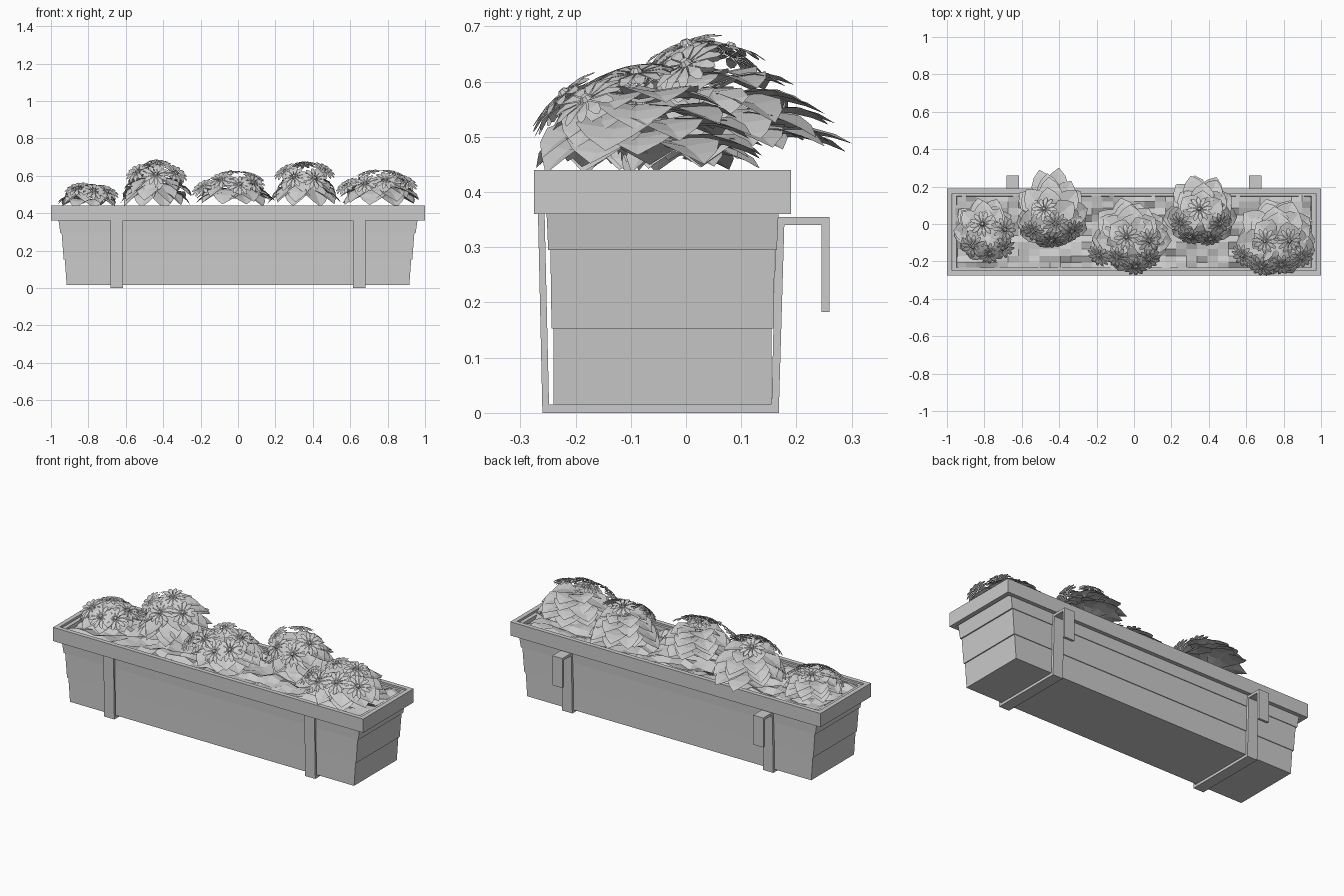
import bpy, bmesh, math, random
from mathutils import Vector, Matrix, noise

if "Cube" in bpy.data.objects:
    bpy.data.objects.remove(bpy.data.objects["Cube"])

random.seed(7)
YC = -0.0425  # planter centre line in y


def finish(bm, name, recalc=True):
    if recalc:
        bmesh.ops.recalc_face_normals(bm, faces=bm.faces)
    me = bpy.data.meshes.new(name)
    bm.to_mesh(me)
    bm.free()
    ob = bpy.data.objects.new(name, me)
    bpy.context.collection.objects.link(ob)
    return ob


def tapered_frame(name, z0, z1, low, high, t):
    """Hollow rectangular frame; low/high are half sizes at bottom and top."""
    bm = bmesh.new()

    def loop(hx, hy, z):
        return [bm.verts.new((sx * hx, YC + sy * hy, z))
                for sx, sy in ((-1, -1), (1, -1), (1, 1), (-1, 1))]
    rings = [loop(*low, z0), loop(*high, z1),
             loop(high[0] - t, high[1] - t, z1), loop(low[0] - t, low[1] - t, z0)]
    for a in range(4):
        A, B = rings[a], rings[(a + 1) % 4]
        for i in range(4):
            j = (i + 1) % 4
            bm.faces.new((A[i], A[j], B[j], B[i]))
    return finish(bm, name)


# Box: three lapped boards, rim and floor
tapered_frame("lower_boards", 0.015, 0.153, (0.916, 0.197), (0.926, 0.197), 0.02)
tapered_frame("middle_boards", 0.153, 0.295, (0.932, 0.201), (0.943, 0.203), 0.022)
tapered_frame("upper_boards", 0.295, 0.43, (0.95, 0.207), (0.97, 0.213), 0.022)
tapered_frame("rim", 0.36, 0.44, (1.0, 0.2325), (1.0, 0.2325), 0.026)
bm = bmesh.new()
bmesh.ops.create_cube(bm, size=1, matrix=Matrix.Translation((0, YC, 0.022))
                      @ Matrix.Diagonal((1.80, 0.36, 0.014, 1)))
finish(bm, "floor")

# Hanging brackets: bent strap profile in y-z, extruded along x
strap = [(-0.268, 0.36), (-0.26, 0), (0.168, 0), (0.178, 0.34), (0.245, 0.34),
         (0.245, 0.183), (0.26, 0.183), (0.26, 0.355), (0.163, 0.355),
         (0.155, 0.015), (-0.248, 0.015), (-0.256, 0.36)]
for side, cx in (("left", -0.648), ("right", 0.648)):
    bm = bmesh.new()
    f = bm.faces.new([bm.verts.new((cx - 0.0325, y, z)) for y, z in strap])
    ext = bmesh.ops.extrude_face_region(bm, geom=[f])
    bmesh.ops.translate(bm, vec=(0.065, 0, 0),
                        verts=[v for v in ext["geom"] if isinstance(v, bmesh.types.BMVert)])
    finish(bm, side + "_bracket")

# Soil: lumpy grid
bm = bmesh.new()
bmesh.ops.create_grid(bm, x_segments=34, y_segments=11, size=1)
for v in bm.verts:
    p = Vector((v.co.x * 0.955, YC + v.co.y * 0.2, 0))
    p.z = min(0.437, 0.414 + 0.045 * noise.noise(Vector((p.x * 13, p.y * 20, 3.3))))
    v.co = p
finish(bm, "soil", False)


def add_leaf(bm, root, tip, width, arch):
    """Broad pointed leaf, slightly folded along its midrib and arched."""
    side = (tip - root).cross(Vector((0, 0, 1))).normalized()
    normal = side.cross(tip - root).normalized()
    rows = []
    for t, w in ((0, 0.3), (0.3, 0.85), (0.6, 1), (0.82, 0.62), (1, 0)):
        mid = root.lerp(tip, t) + normal * arch * 4 * t * (1 - t)
        if w == 0:
            rows.append([bm.verts.new(mid)])
        else:
            lift = normal * 0.08 * width * w
            rows.append([bm.verts.new(mid - side * width * w / 2 + lift), bm.verts.new(mid),
                         bm.verts.new(mid + side * width * w / 2 + lift)])
    for a, b in zip(rows, rows[1:]):
        for i in range(2):
            if len(b) == 1:
                bm.faces.new((a[i], a[i + 1], b[0]))
            else:
                bm.faces.new((a[i], a[i + 1], b[i + 1], b[i]))


def add_flower(bm, pos, normal, r):
    """Daisy with twelve flat petals and a small domed centre."""
    M = Matrix.Translation(pos) @ normal.to_track_quat('Z', 'Y').to_matrix().to_4x4() \
        @ Matrix.Rotation(random.random() * 6, 4, 'Z')
    n = 12
    petal = [(0.1, 0, 0), (0.65, -0.165, 0.03), (0.9, -0.11, -0.05), (1, 0, -0.08),
             (0.9, 0.11, -0.05), (0.65, 0.165, 0.03)]
    for k in range(n):
        P = M @ Matrix.Rotation(2 * math.pi * k / n, 4, 'Z')
        vs = [bm.verts.new(P @ (Vector(p) * r)) for p in petal]
        bm.faces.new((vs[0], vs[1], vs[5]))
        bm.faces.new(vs[1:])
    bmesh.ops.create_cone(bm, cap_ends=True, segments=8, radius1=0.18 * r, radius2=0.1 * r,
                          depth=0.12 * r, matrix=M @ Matrix.Translation((0, 0, 0.08 * r)))


# Plants: centre x, y, leaf reach x, front, back, top height, flower spots
plants = [
    (-0.80, -0.05, 0.17, 0.15, 0.21, 0.555,
     [(-0.81, 0.0), (-0.69, -0.03), (-0.86, -0.12), (-0.77, -0.16), (-0.70, -0.13)]),
    (-0.44, 0.02, 0.20, 0.15, 0.29, 0.67,
     [(-0.48, 0.08), (-0.54, -0.04), (-0.33, -0.04), (-0.44, -0.09), (-0.42, 0.0)]),
    (-0.02, -0.08, 0.22, 0.18, 0.22, 0.62,
     [(-0.19, -0.17), (-0.09, -0.18), (-0.04, -0.07), (0.08, -0.09), (0.08, -0.19),
      (0.01, -0.23)]),
    (0.36, 0.04, 0.20, 0.15, 0.24, 0.67,
     [(0.35, 0.08), (0.25, 0.0), (0.46, 0.0), (0.30, -0.07), (0.41, -0.08)]),
    (0.76, -0.09, 0.23, 0.19, 0.24, 0.625,
     [(0.58, -0.17), (0.70, -0.09), (0.83, -0.09), (0.68, -0.23), (0.79, -0.22),
      (0.90, -0.18)]),
]
# Leaf layers: root radius, root height, tip radius, tip height, leaf count
layers = [(0.25, 0.42, 1.0, 0.14, 10), (0.2, 0.58, 0.97, 0.25, 9),
          (0.12, 0.7, 0.86, 0.4, 8), (0.05, 0.8, 0.66, 0.62, 6)]
for n, (cx, cy, rx, rf, rb, top, spots) in enumerate(plants, 1):
    h = top - 0.43
    bm = bmesh.new()
    for li, (r0, z0, r1, z1, count) in enumerate(layers):
        for k in range(count):
            a = 2 * math.pi * (k + 0.5 * (li % 2) + random.uniform(-0.2, 0.2)) / count
            s = random.uniform(0.88, 1.04)
            back = max(0, math.sin(a))
            front = max(0, -math.sin(a))
            ry = rb if back else rf
            d = Vector((math.cos(a) * rx, math.sin(a) * ry, 0))
            base = Vector((cx, cy, 0.42))
            # back leaves lie flatter, front leaves drape down
            root = base + d * r0 + Vector((0, 0, (z0 - 0.12 * back) * h))
            tip = base + d * (r1 * s)
            tip.z += (z1 + 0.12 * back - 0.08 * front) * h + random.uniform(-0.01, 0.02)
            add_leaf(bm, root, tip, 0.125 * (rx / 0.2), 0.018)
    finish(bm, "plant_%d_leaves" % n, False)

    bm = bmesh.new()
    for x, y in spots:
        u, v = (x - cx) / rx, (y - cy) / rf
        drop = 0.5 * h * (u * u + v * v)
        pos = Vector((x, y, top - min(drop, 0.45 * h)))
        normal = Vector((1.0 * h * u / rx, 1.0 * h * v / rf - 0.15, 1)).normalized()
        add_flower(bm, pos, normal, 0.07)
    finish(bm, "plant_%d_flowers" % n, False)
